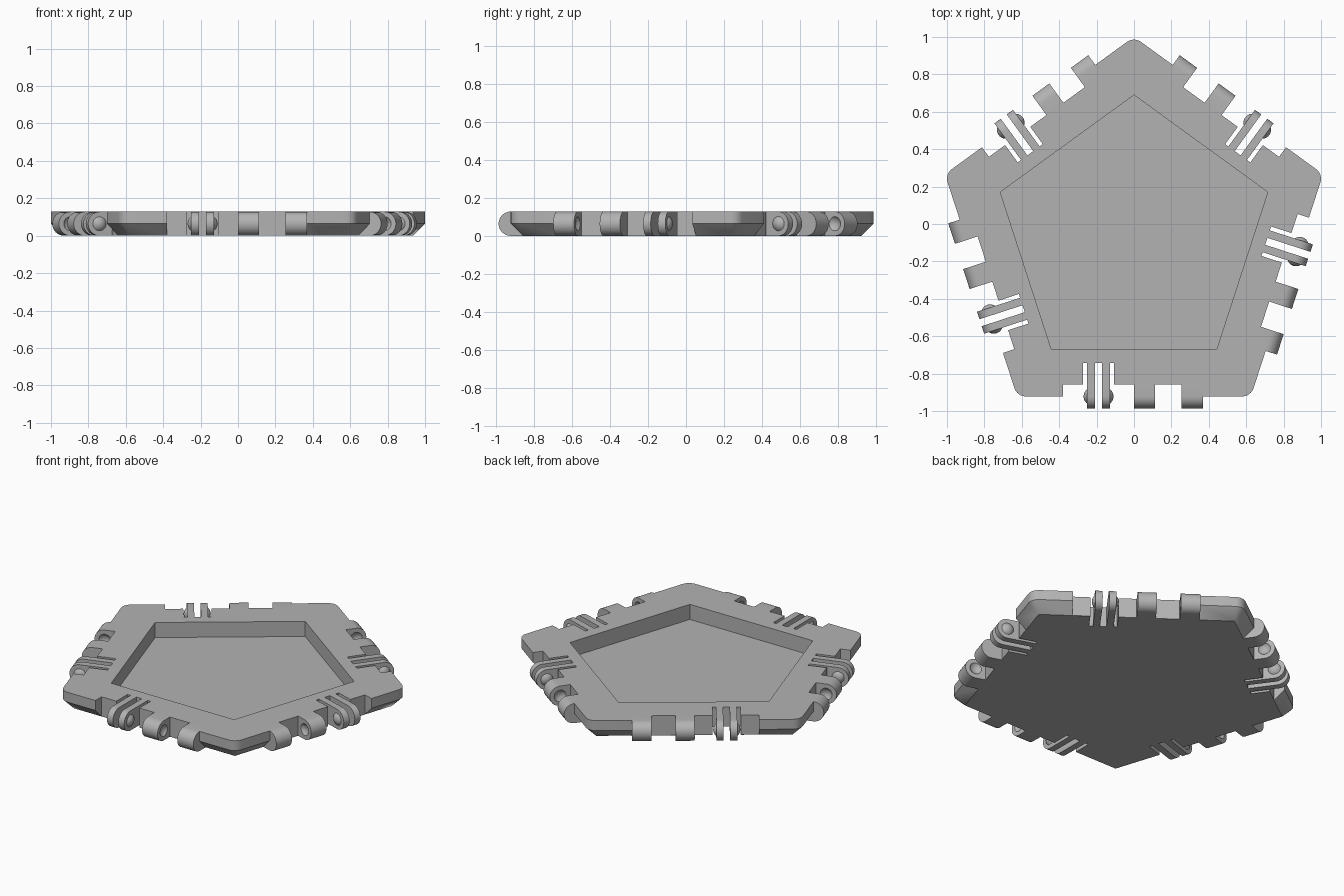
import bpy, bmesh
from math import sin, cos, pi, radians
from mathutils import Matrix, Vector

if "Cube" in bpy.data.objects:
    bpy.data.objects.remove(bpy.data.objects["Cube"])

H = 0.128              # panel thickness
R = H / 2              # knuckle and corner radius
CORE = 0.796           # centre-to-edge distance of the underside
AXIS = CORE + R        # centre-to-edge distance of the hinge axis
SLOT = 0.682           # centre-to-edge distance of the slot ends
YC = -0.062            # pentagon centre
SIDES = [1, -1, 1, -1, -1]   # hinge direction on each edge
CLIPS = [(-0.251, -0.209), (-0.17, -0.128)]
KNUCKLES = [(0.0, 0.112), (0.254, 0.369)]

grey = bpy.data.materials.new("plain grey")
grey.use_nodes = True
grey.diffuse_color = (0.45, 0.45, 0.45, 1)
grey.node_tree.nodes["Principled BSDF"].inputs["Base Color"].default_value = (0.45, 0.45, 0.45, 1)


def place(k):
    return Matrix.Translation((0, YC, 0)) @ Matrix.Rotation(2 * pi / 5 * k, 4, 'Z')


def loft(bm, loops):
    """Closed solid through loops of equal length."""
    rings = [[bm.verts.new(p) for p in loop] for loop in loops]
    n = len(rings[0])
    for a, b in zip(rings, rings[1:]):
        for i in range(n):
            bm.faces.new((a[i], a[(i + 1) % n], b[(i + 1) % n], b[i]))
    bm.faces.new(rings[0][::-1])
    bm.faces.new(rings[-1])


def make(name, bm):
    bmesh.ops.remove_doubles(bm, verts=bm.verts, dist=1e-5)
    bmesh.ops.recalc_face_normals(bm, faces=bm.faces)
    me = bpy.data.meshes.new(name)
    bm.to_mesh(me)
    bm.free()
    me.materials.append(grey)
    ob = bpy.data.objects.new(name, me)
    bpy.context.collection.objects.link(ob)
    return ob


def select(ob):
    bpy.ops.object.select_all(action='DESELECT')
    ob.select_set(True)
    bpy.context.view_layer.objects.active = ob


def cut(ob, cutter):
    mod = ob.modifiers.new("cut", 'BOOLEAN')
    mod.operation, mod.solver, mod.object = 'DIFFERENCE', 'EXACT', cutter
    select(ob)
    bpy.ops.object.modifier_apply(modifier=mod.name)
    bpy.data.objects.remove(cutter)


def smooth(ob):
    select(ob)
    bpy.ops.object.shade_smooth_by_angle(angle=radians(30))


def pentagon(apothem, z, fillet=0.0, seg=6):
    """Pentagon outline grown outward by a rounded offset."""
    pts = []
    for k in range(5):
        mid = pi / 2 + 2 * pi / 5 * k
        c = apothem / cos(pi / 5)
        for i in range(seg + 1 if seg else 1):
            a = mid + (2 * pi / 5 * (i / seg - 0.5) if seg else 0)
            pts.append((c * cos(mid) + fillet * cos(a), YC + c * sin(mid) + fillet * sin(a), z))
    return pts


# Panel with rounded corners and a chamfered underside
bm = bmesh.new()
loft(bm, [pentagon(CORE, 0), pentagon(CORE, R, R), pentagon(CORE, H, R)])
panel = make("pentagon_panel", bm)

# Cutters: tray pocket and a comb-shaped notch on each edge
bm = bmesh.new()
loft(bm, [pentagon(0.608, z, seg=0) for z in (0.03, 0.3)])
wall = CORE + 0.0005
comb = [(-0.38, 1.2), (-0.38, wall)]
for x0, x1 in [(-0.273, -0.251), (-0.209, -0.17), (-0.128, -0.107)]:
    comb += [(x0, wall), (x0, SLOT), (x1, SLOT), (x1, wall)]
comb += [(0.369, wall), (0.369, 1.2)]
for k, s in enumerate(SIDES):
    loft(bm, [[place(k) @ Vector((s * x, -y, z)) for x, y in comb] for z in (-0.1, 0.3)])
cut(panel, make("panel_cutter", bm))
smooth(panel)


def knuckle(bm, m, s, x0, x1):
    """Round-ended hinge tab between x0 and x1."""
    prof = [(-CORE + 0.002, 0), (-CORE + 0.002, H)]
    for i in range(17):
        a = pi / 2 + pi * i / 16
        prof.append((-AXIS + R * cos(a), R + R * sin(a)))
    loft(bm, [[m @ Vector((s * x, y, z)) for y, z in prof] for x in (x0, x1)])


def ball(bm, m, s, x):
    bmesh.ops.create_uvsphere(bm, u_segments=24, v_segments=16, radius=0.048,
                              matrix=m @ Matrix.Translation((s * x, -AXIS, R)))


def dome(bm, m, s, x, out):
    """Shallow round nub on the outer face of a clip."""
    loops = []
    for j in range(6):
        a = radians(52) * (1 - j / 5.2)
        px, r = x + out * (0.048 * cos(a) - 0.0296), 0.048 * sin(a)
        loops.append([m @ Vector((s * px, -AXIS + r * cos(2 * pi * i / 24), R + r * sin(2 * pi * i / 24)))
                      for i in range(24)])
    loft(bm, loops)


# Hinge parts on every edge
for k, s in enumerate(SIDES):
    m = place(k)
    bm = bmesh.new()
    for x0, x1 in CLIPS:
        knuckle(bm, m, s, x0, x1)
    dome(bm, m, s, CLIPS[0][0], -1)
    dome(bm, m, s, CLIPS[1][1], 1)
    smooth(make(f"hinge_clip_{k + 1}", bm))

    bm = bmesh.new()
    for x0, x1 in KNUCKLES:
        knuckle(bm, m, s, x0, x1)
    tabs = make(f"hinge_knuckles_{k + 1}", bm)
    bm = bmesh.new()
    ball(bm, m, s, KNUCKLES[0][1] + 0.03)
    ball(bm, m, s, KNUCKLES[1][0] - 0.03)
    cut(tabs, make("dimple_cutter", bm))
    smooth(tabs)
